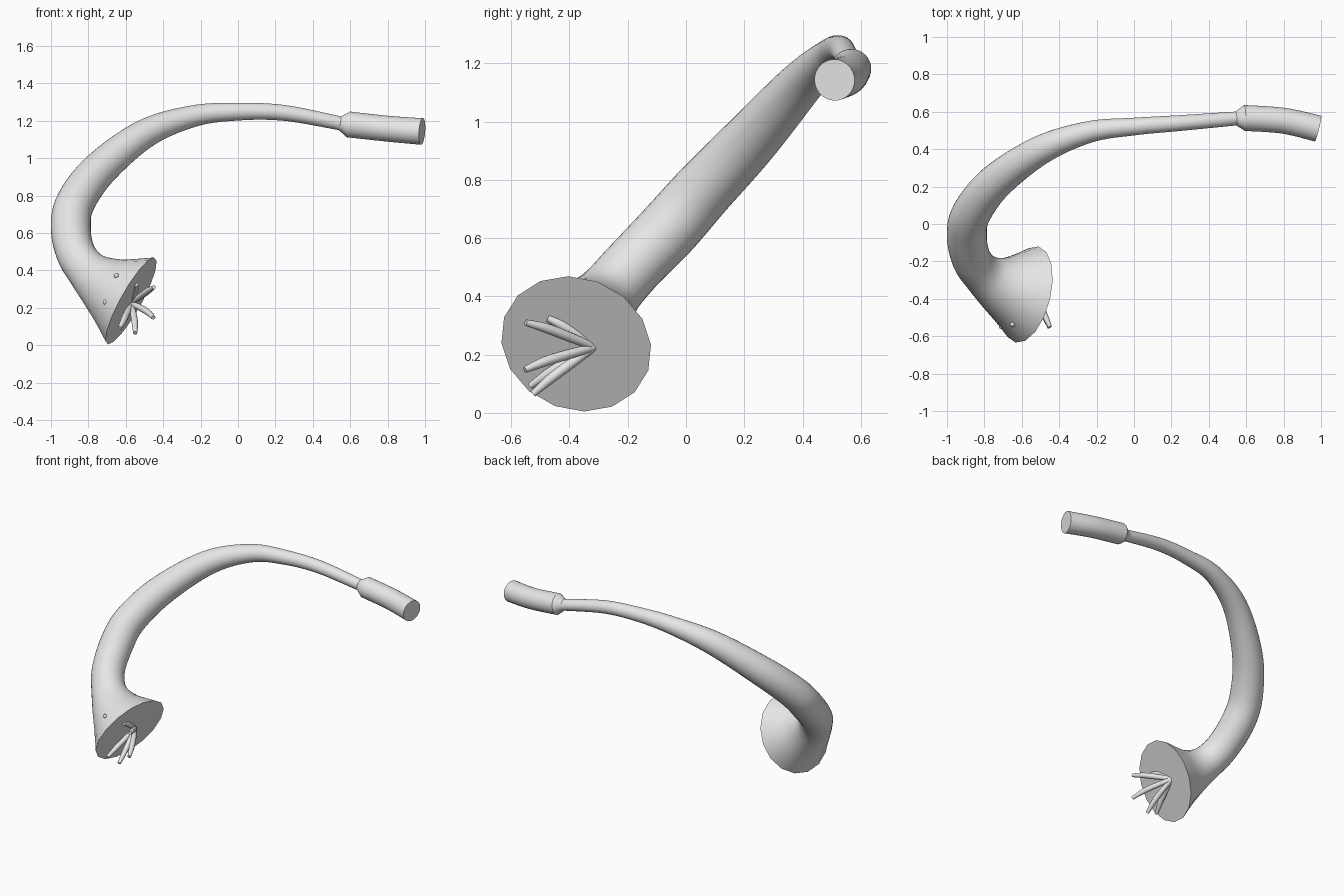
import bpy, bmesh, math
from mathutils import Vector

if "Cube" in bpy.data.objects:
    bpy.data.objects.remove(bpy.data.objects["Cube"])

mat = bpy.data.materials.new("light grey")
mat.diffuse_color = (0.8, 0.8, 0.8, 1)
mat.use_nodes = True
mat.node_tree.nodes["Principled BSDF"].inputs["Base Color"].default_value = mat.diffuse_color

def catmull(pts, n):
    """Smooth curve through points of any dimension."""
    P = [pts[0]] + pts + [pts[-1]]
    out = []
    for i in range(1, len(P) - 2):
        a, b, c, d = P[i - 1:i + 3]
        for k in range(n):
            t = k / n
            out.append([0.5 * (2 * q + (r - p) * t + (2 * p - 5 * q + 4 * r - s) * t * t
                        + (3 * q - p - 3 * r + s) * t ** 3) for p, q, r, s in zip(a, b, c, d)])
    return out + [list(pts[-1])]

def finish(bm, name, angle=35):
    bmesh.ops.recalc_face_normals(bm, faces=bm.faces)
    me = bpy.data.meshes.new(name)
    bm.to_mesh(me)
    bm.free()
    me.materials.append(mat)
    me.shade_smooth()
    me.set_sharp_from_angle(angle=math.radians(angle))
    ob = bpy.data.objects.new(name, me)
    bpy.context.collection.objects.link(ob)
    return ob

def tube(name, rings, side, sides, end_normal=None, blend=1, facet=0):
    """Sweep circles (x, y, z, r); last rings can turn to end_normal and become coarser polygons."""
    bm = bmesh.new()
    loops = []
    last = len(rings) - 1
    for i, (x, y, z, r) in enumerate(rings):
        t = (Vector(rings[min(i + 1, last)][:3]) - Vector(rings[max(i - 1, 0)][:3])).normalized()
        w = max(0, 1 - (last - i) / blend)
        if end_normal:
            t = t.lerp(end_normal, w).normalized()
        u = (side - t * side.dot(t)).normalized()
        v = t.cross(u)
        loop = []
        for k in range(sides):
            a = math.tau * k / sides
            rr = r * (1 - facet * w * (k % 2))
            loop.append(bm.verts.new(Vector((x, y, z)) + (u * math.cos(a) + v * math.sin(a)) * rr))
        loops.append(loop)
    for p, q in zip(loops, loops[1:]):
        for k in range(sides):
            bm.faces.new((p[k], p[(k + 1) % sides], q[(k + 1) % sides], q[k]))
    bm.faces.new(loops[0][::-1])
    bm.faces.new(loops[-1])
    return finish(bm, name)

# Body: thick tail tip, thin neck of the tail, arched trunk, flared mouth
mouth = Vector((-0.572, -0.377, 0.237))
mouth_n = Vector((0.854, -0.21, -0.476)).normalized()
tail = [(0.984, 0.51, 1.143, 0.071), (0.80, 0.552, 1.158, 0.069), (0.59, 0.567, 1.181, 0.069)]
trunk = [(0.545, 0.564, 1.187, 0.037), (0.25, 0.54, 1.242, 0.042), (0.0, 0.521, 1.249, 0.047),
         (-0.24, 0.492, 1.225, 0.058), (-0.50, 0.395, 1.13, 0.078), (-0.74, 0.225, 0.94, 0.096),
         (-0.868, 0.06, 0.765, 0.104), (-0.894, -0.06, 0.63, 0.107), (-0.868, -0.19, 0.495, 0.105),
         (-0.80, -0.275, 0.395, 0.115), (-0.70, -0.337, 0.312, 0.17), (*mouth, 0.264)]
tube("body", catmull(tail, 8) + catmull(trunk, 8), Vector((0, -1, 1)).normalized(), 32,
     mouth_n, 18, 1 - math.cos(math.pi / 16))

# Tentacles fanning out of the mouth
base = Vector((-0.575, -0.315, 0.226))
for i, tip in enumerate([(-0.45, -0.55, 0.31), (-0.545, -0.475, 0.325), (-0.452, -0.553, 0.148),
                         (-0.632, -0.535, 0.092), (-0.55, -0.525, 0.065)]):
    tip = Vector(tip)
    p1 = base.lerp(tip, 0.35) + Vector((0.006, 0, 0.004))
    p2 = base.lerp(tip, 0.7) + Vector((0.006, 0, 0.006))
    pts = [(*base, 0.013), (*p1, 0.017), (*p2, 0.017), (*tip, 0.011)]
    tube(f"tentacle_{i + 1}", catmull(pts, 5), Vector((0.8, 0.1, 0.6)), 12)

# Small eyes on the cone
for i, c in enumerate([(-0.65, -0.537, 0.372), (-0.71, -0.548, 0.23)]):
    bm = bmesh.new()
    bmesh.ops.create_uvsphere(bm, u_segments=16, v_segments=10, radius=0.013)
    bmesh.ops.translate(bm, verts=bm.verts, vec=c)
    finish(bm, f"eye_{i + 1}")
